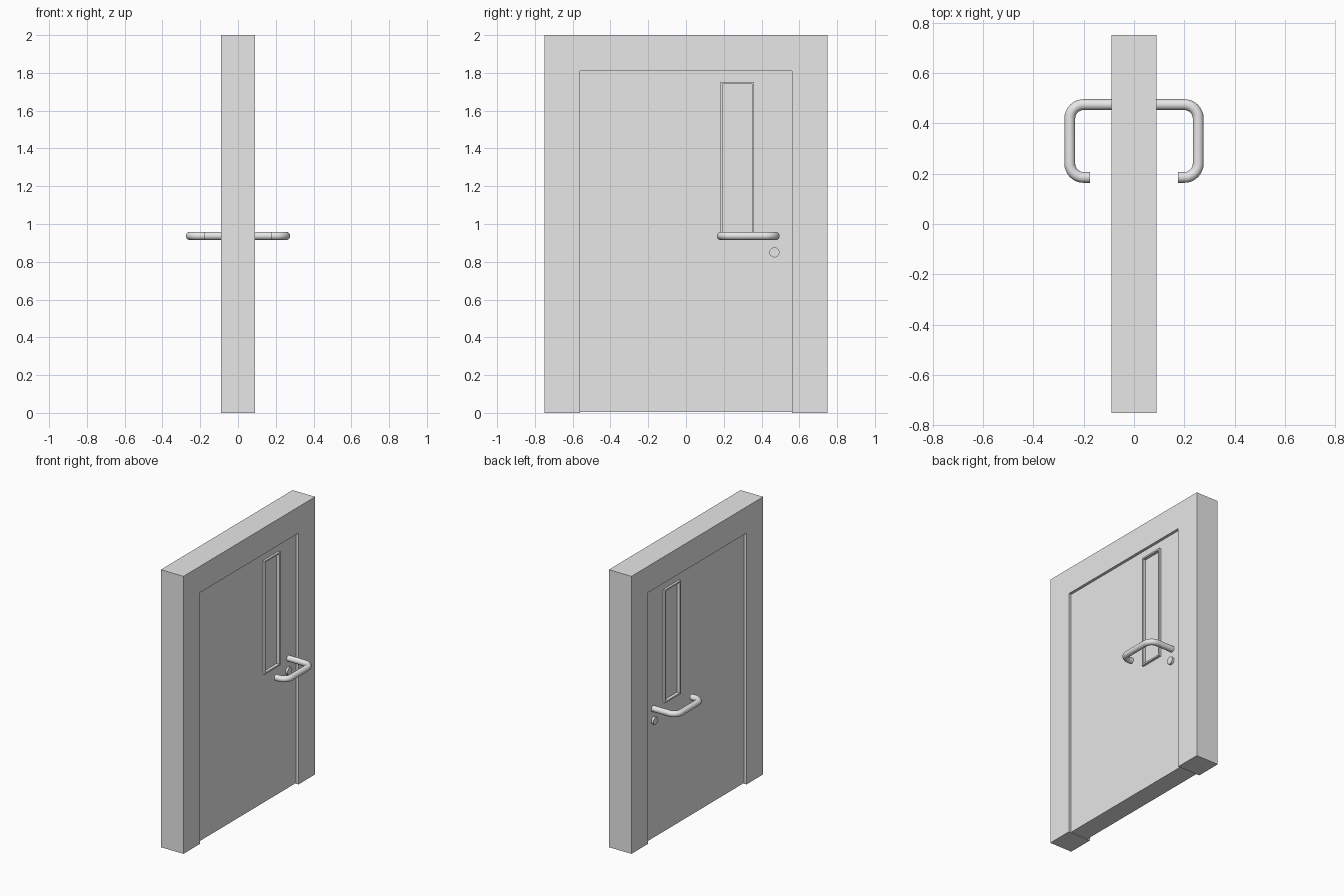
import bpy, bmesh, math
from mathutils import Vector

cube = bpy.data.objects.get("Cube")
if cube:
    bpy.data.objects.remove(cube, do_unlink=True)

grey = bpy.data.materials.new("light grey")
grey.use_nodes = True
grey.diffuse_color = (0.8, 0.8, 0.8, 1)
grey.node_tree.nodes["Principled BSDF"].inputs["Base Color"].default_value = grey.diffuse_color

FRAME, PANEL, TRIM, GLASS = 0.09, 0.07, 0.086, 0.064   # half depths in x


def finish(name, bm):
    bmesh.ops.recalc_face_normals(bm, faces=bm.faces)
    mesh = bpy.data.meshes.new(name)
    bm.to_mesh(mesh)
    bm.free()
    mesh.materials.append(grey)
    obj = bpy.data.objects.new(name, mesh)
    bpy.context.collection.objects.link(obj)
    return obj


def prism(name, outline, x0, x1):
    """Extrude a (y, z) outline along x."""
    bm = bmesh.new()
    face = bm.faces.new([bm.verts.new((x0, y, z)) for y, z in outline])
    out = bmesh.ops.extrude_face_region(bm, geom=[face])
    moved = [v for v in out["geom"] if isinstance(v, bmesh.types.BMVert)]
    bmesh.ops.translate(bm, verts=moved, vec=(x1 - x0, 0, 0))
    return finish(name, bm)


def box(name, y0, y1, z0, z1, half):
    return prism(name, [(y0, z0), (y1, z0), (y1, z1), (y0, z1)], -half, half)


def smooth(obj):
    bpy.ops.object.select_all(action="DESELECT")
    obj.select_set(True)
    bpy.context.view_layer.objects.active = obj
    bpy.ops.object.shade_smooth_by_angle(angle=math.radians(40))


def tube(name, path, radius, sides=20):
    """Sweep a circle along a path lying in a horizontal plane."""
    bm = bmesh.new()
    rings = []
    for i, p in enumerate(path):
        ahead = path[min(i + 1, len(path) - 1)] - path[max(i - 1, 0)]
        side = Vector((-ahead.y, ahead.x, 0)).normalized()
        rings.append([bm.verts.new(p + radius * (side * math.cos(a) + Vector((0, 0, math.sin(a)))))
                      for a in (math.tau * k / sides for k in range(sides))])
    for a, b in zip(rings, rings[1:]):
        for k in range(sides):
            n = (k + 1) % sides
            bm.faces.new((a[k], a[n], b[n], b[k]))
    bm.faces.new(rings[0])
    bm.faces.new(rings[-1])
    return finish(name, bm)


# Surround, open at the floor
prism("door_frame", [(-0.75, 0), (-0.56, 0), (-0.56, 1.81), (0.56, 1.81),
                     (0.56, 0), (0.75, 0), (0.75, 2), (-0.75, 2)], -FRAME, FRAME)

# Door leaf around the tall window opening
Y0, Y1, Z0, Z1, W = 0.182, 0.36, 0.935, 1.752, 0.011
box("door_panel_hinge_side", -0.56, Y0 + W, 0.005, 1.81, PANEL)
box("door_panel_lock_side", Y1 - W, 0.56, 0.005, 1.81, PANEL)
box("door_panel_lower", Y0 + W, Y1 - W, 0.005, Z0 + W, PANEL)
box("door_panel_upper", Y0 + W, Y1 - W, Z1 - W, 1.81, PANEL)
box("window_pane", Y0 + W, Y1 - W, Z0 + W, Z1 - W, GLASS)

# Raised window trim
box("window_trim_hinge_side", Y0, Y0 + W, Z0, Z1, TRIM)
box("window_trim_lock_side", Y1 - W, Y1, Z0, Z1, TRIM)
box("window_trim_bottom", Y0 + W, Y1 - W, Z0, Z0 + W, TRIM)
box("window_trim_top", Y0 + W, Y1 - W, Z1 - W, Z1, TRIM)


# Bent lever handle and lock on both faces
def handle_path(s):
    root, grip, top, low, z, r = PANEL - 0.01, 0.255, 0.474, 0.185, 0.937, 0.055
    pts = [Vector((s * root, top, z))]
    for cy, start in ((top - r, 90), (low + r, 0)):
        for k in range(9):
            a = math.radians(start - 90 * k / 8)
            pts.append(Vector((s * (grip - r + r * math.cos(a)), cy + r * math.sin(a), z)))
    pts.append(Vector((s * 0.174, low, z)))
    return pts


for s, label in ((1, "left"), (-1, "right")):
    smooth(tube("handle_" + label, handle_path(s), 0.0215))
    disc = [(0.468 + 0.027 * math.cos(a), 0.85 + 0.027 * math.sin(a))
            for a in (math.tau * k / 16 for k in range(16))]
    smooth(prism("lock_" + label, disc, s * (PANEL - 0.01), s * 0.086))
